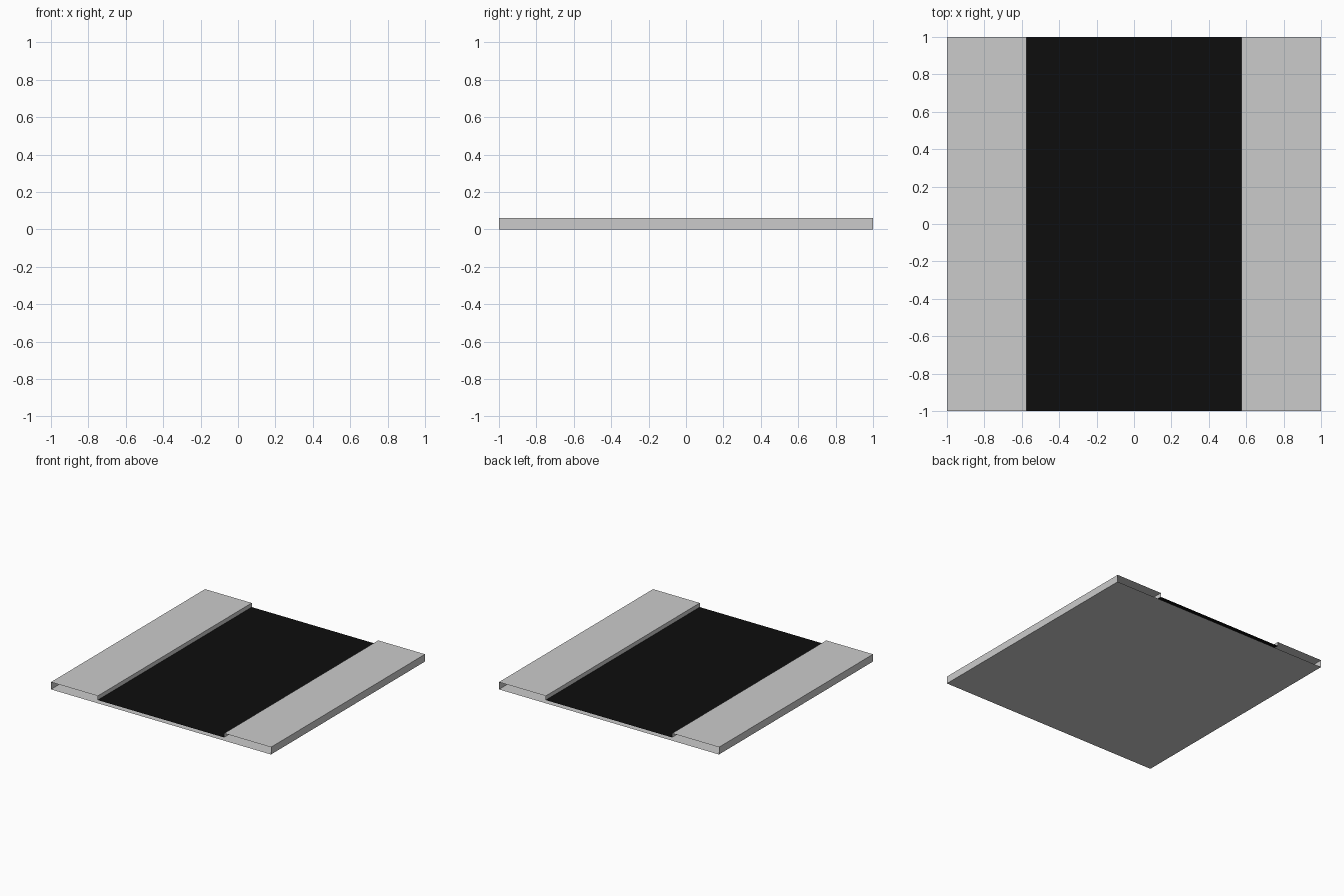
import bpy

if "Cube" in bpy.data.objects:
    bpy.data.objects.remove(bpy.data.objects["Cube"])

EDGE = 0.575   # half width of the road
TOP = 0.06     # pavement height
ROAD = 0.026   # road height


def strip(name, profile):
    """Sweep an open (x, z) profile along y, leaving the ends open."""
    n = len(profile)
    verts = [(x, y, z) for y in (-1, 1) for x, z in profile]
    faces = [(i, i + 1, n + i + 1, n + i) for i in range(n - 1)]
    mesh = bpy.data.meshes.new(name)
    mesh.from_pydata(verts, [], faces)
    mesh.update()
    obj = bpy.data.objects.new(name, mesh)
    bpy.context.collection.objects.link(obj)
    return obj


# Underside sheet, facing down
strip("base", [(1, 0), (-1, 0)])

# Raised pavement: curb face, walking surface and outer wall, mirrored to both sides
pavement = strip("pavement", [(EDGE, ROAD), (EDGE, TOP), (1, TOP), (1, 0)])
pavement.modifiers.new("mirror", "MIRROR").use_mirror_merge = False

# Sunken black road surface
road = strip("road", [(-EDGE, ROAD), (EDGE, ROAD)])
asphalt = bpy.data.materials.new("asphalt")
asphalt.diffuse_color = (0.004, 0.004, 0.004, 1)
asphalt.use_nodes = True
asphalt.node_tree.nodes["Principled BSDF"].inputs["Base Color"].default_value = asphalt.diffuse_color
road.data.materials.append(asphalt)
